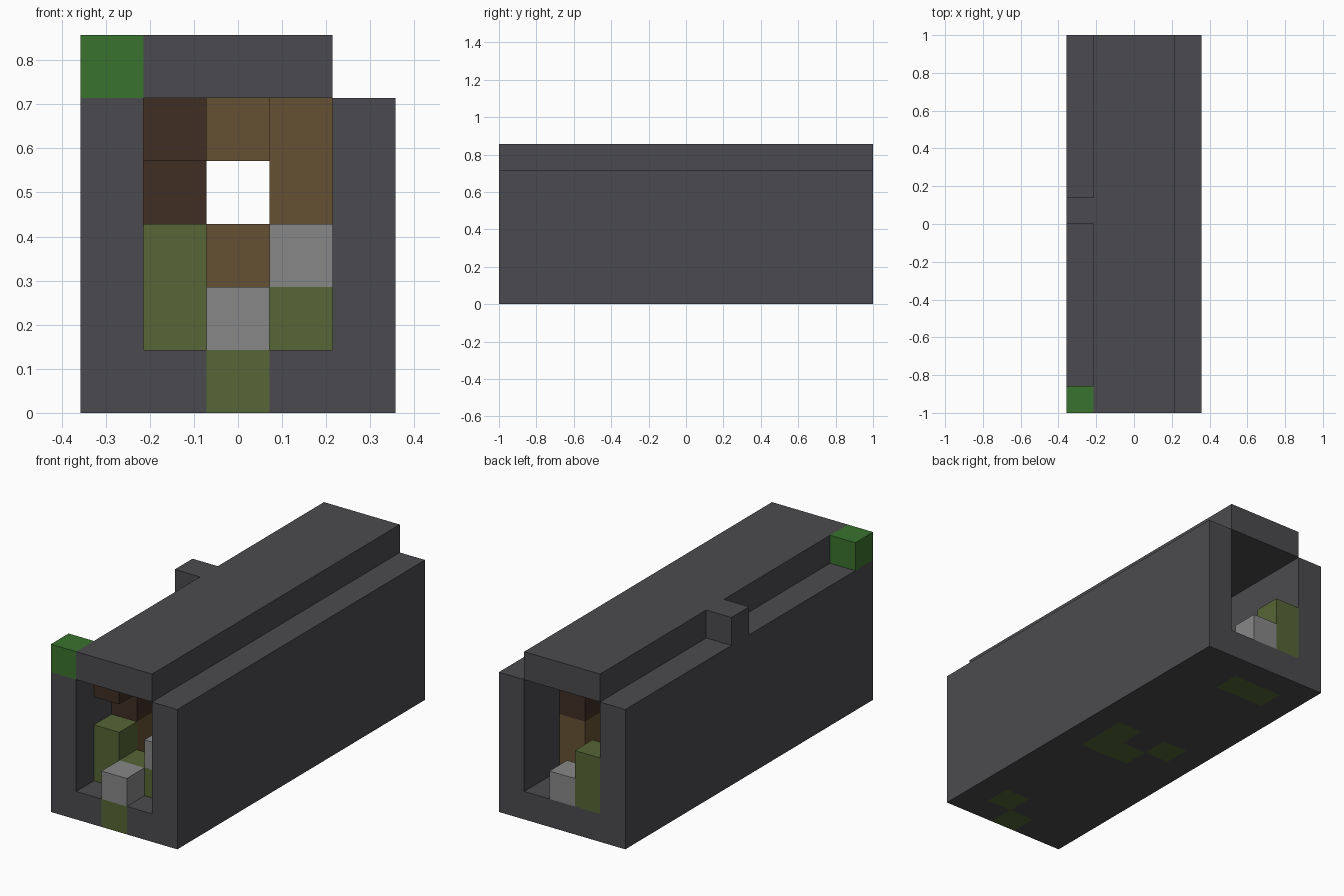
import bpy, bmesh
from mathutils import Vector, Matrix

U = 1 / 7                         # edge of one block
NX, NY = 5, 14                    # footprint in blocks
ORIGIN = Vector((-NX * U / 2, -NY * U / 2, 0))

if "Cube" in bpy.data.objects:
    bpy.data.objects.remove(bpy.data.objects["Cube"], do_unlink=True)


def material(name, code):
    """Flat material from an sRGB hex code."""
    srgb = [int(code[i:i + 2], 16) / 255 for i in (0, 2, 4)]
    rgb = [c / 12.92 if c < 0.04 else ((c + 0.055) / 1.055) ** 2.4 for c in srgb]
    mat = bpy.data.materials.new(name)
    mat.use_nodes = True
    mat.diffuse_color = (*rgb, 1)
    mat.node_tree.nodes["Principled BSDF"].inputs["Base Color"].default_value = (*rgb, 1)
    return mat


STONE = material("dark stone", "4b4a4e")
MOSS = material("moss", "566636")
PEBBLE = material("light grey stone", "878787")
WOOD = material("wood", "665134")
DARK_WOOD = material("dark wood", "402d24")
LEAF = material("leaf green", "3a722e")


def finish(name, bm, mats):
    mesh = bpy.data.meshes.new(name)
    bm.to_mesh(mesh)
    bm.free()
    for mat in mats:
        mesh.materials.append(mat)
    obj = bpy.data.objects.new(name, mesh)
    bpy.context.collection.objects.link(obj)
    return obj


def block(name, mat, cell, size=(1, 1, 1)):
    """Box covering whole blocks, from its lowest corner cell."""
    bm = bmesh.new()
    centre = ORIGIN + (Vector(cell) + Vector(size) / 2) * U
    scale = Matrix.Diagonal((*(Vector(size) * U), 1))
    bmesh.ops.create_cube(bm, size=1, matrix=Matrix.Translation(centre) @ scale)
    return finish(name, bm, [mat])


def prism(name, mat, outline, z):
    """One block high slab from an outline in block units."""
    bm = bmesh.new()
    face = bm.faces.new([bm.verts.new(ORIGIN + Vector((x, y, z)) * U) for x, y in outline])
    new = bmesh.ops.extrude_face_region(bm, geom=[face])["geom"]
    bmesh.ops.translate(bm, vec=(0, 0, U), verts=[v for v in new if isinstance(v, bmesh.types.BMVert)])
    bmesh.ops.recalc_face_normals(bm, faces=bm.faces)
    return finish(name, bm, [mat])


# Floor, divided into blocks so that some are mossy
mossy = {(2, 0), (3, 1), (3, 6), (2, 6), (3, 7), (1, 7), (1, 12), (2, 12)}
bm = bmesh.new()
bmesh.ops.create_grid(bm, x_segments=NX, y_segments=NY, size=0.5,
                      matrix=Matrix.Diagonal((NX * U, NY * U, 1, 1)))
new = bmesh.ops.extrude_face_region(bm, geom=bm.faces[:], use_keep_orig=True)["geom"]
bmesh.ops.translate(bm, vec=(0, 0, U), verts=[v for v in new if isinstance(v, bmesh.types.BMVert)])
bmesh.ops.recalc_face_normals(bm, faces=bm.faces)
for f in bm.faces:
    spot = (f.calc_center_median() - f.normal * U / 4 - ORIGIN) / U
    f.material_index = int((int(spot.x), int(spot.y)) in mossy)
finish("floor", bm, [STONE, MOSS])

# Tunnel walls and roof, with a tab on the right edge of the roof
for name, x in (("right_wall", 0), ("left_wall", 4)):
    block(name, STONE, (x, 0, 1), (1, NY, 4))
prism("roof", STONE, [(1, 0), (4, 0), (4, NY), (1, NY), (1, 8), (0, 8), (0, 7), (1, 7)], 5)
block("leaf_block", LEAF, (0, 0, 5))

# Front growth
block("front_stone", PEBBLE, (2, 0, 1))
block("front_tall_moss", MOSS, (1, 1, 1), (1, 1, 2))
block("front_low_moss", MOSS, (2, 1, 1), (2, 1, 1))
block("front_upper_stone", PEBBLE, (3, 1, 2))
block("front_post", WOOD, (1, 2, 1), (1, 1, 2))
block("front_post_top", DARK_WOOD, (1, 2, 3), (1, 1, 2))
block("front_ceiling_stub", DARK_WOOD, (1, 1, 4))

# Middle growth
block("middle_post", WOOD, (3, 6, 1), (1, 1, 4))
block("middle_beam", WOOD, (2, 7, 4))
block("middle_branch", WOOD, (2, 6, 2))
block("middle_stone", PEBBLE, (2, 6, 1))

# Back growth
block("back_post", WOOD, (3, 11, 1), (1, 1, 2))
block("back_post_top", DARK_WOOD, (3, 11, 3), (1, 1, 2))
block("back_stone", PEBBLE, (2, 13, 1))
block("back_tall_moss", MOSS, (1, 13, 1), (1, 1, 2))
